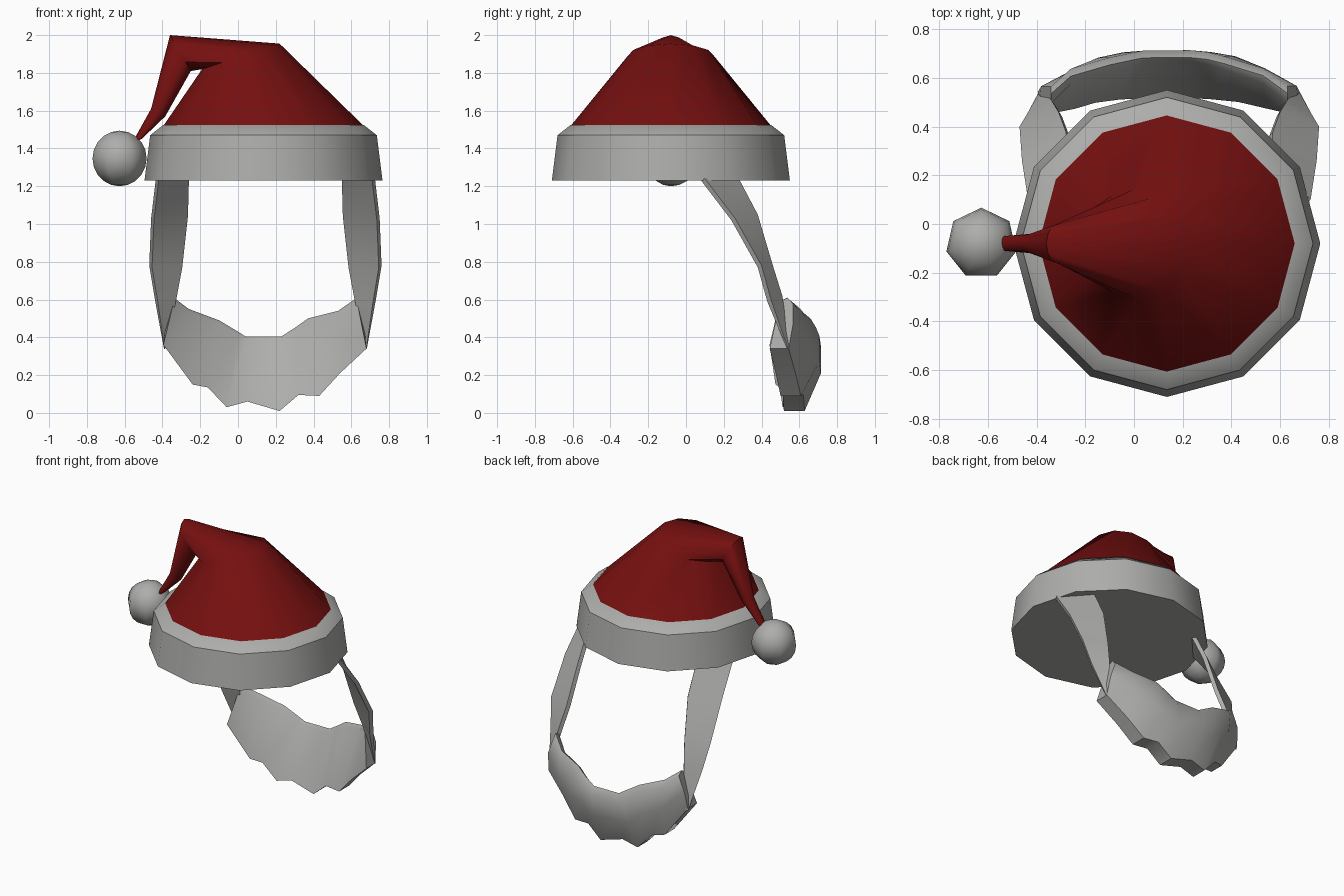
import bpy, bmesh
from math import cos, sin, tau, radians
from mathutils import Vector

if "Cube" in bpy.data.objects:
    bpy.data.objects.remove(bpy.data.objects["Cube"])

HAT_X, HAT_Y = 0.135, -0.08
MID_X = 0.145


def material(name, color):
    m = bpy.data.materials.new(name)
    m.use_nodes = True
    m.diffuse_color = color
    m.node_tree.nodes["Principled BSDF"].inputs["Base Color"].default_value = color
    return m


red = material("deep red", (0.18, 0.005, 0.005, 1))
white = material("soft white", (0.42, 0.42, 0.41, 1))


def finish(bm, name, mat, angle=40):
    bmesh.ops.recalc_face_normals(bm, faces=bm.faces)
    mesh = bpy.data.meshes.new(name)
    bm.to_mesh(mesh)
    bm.free()
    mesh.materials.append(mat)
    ob = bpy.data.objects.new(name, mesh)
    bpy.context.collection.objects.link(ob)
    bpy.ops.object.select_all(action='DESELECT')
    ob.select_set(True)
    bpy.context.view_layer.objects.active = ob
    bpy.ops.object.shade_smooth_by_angle(angle=radians(angle))
    return ob


def loft(name, rings, mat, closed=True, caps=True, angle=40):
    """Skin a list of point rings."""
    bm = bmesh.new()
    rows = [[bm.verts.new(p) for p in ring] for ring in rings]
    n = len(rows[0])
    for a, b in zip(rows, rows[1:]):
        for i in range(n if closed else n - 1):
            j = (i + 1) % n
            bm.faces.new((a[i], a[j], b[j], b[i]))
    if caps:
        bm.faces.new(rows[0])
        bm.faces.new(rows[-1])
    return finish(bm, name, mat, angle)


def hat_ring(outer, inner, half_width, sides=12):
    """Ring spanned by two (x, z) points, symmetric about the hat's y."""
    o, i = Vector((outer[0], 0, outer[1])), Vector((inner[0], 0, inner[1]))
    mid, arm = (o + i) / 2, (o - i) / 2
    return [mid + arm * cos(tau * k / sides)
            + Vector((0, HAT_Y + half_width * sin(tau * k / sides), 0))
            for k in range(sides)]


def level_ring(r, z):
    return hat_ring((HAT_X + r, z), (HAT_X - r, z), r)


# Fur brim
loft("hat_brim", [level_ring(0.63, 1.23), level_ring(0.60, 1.47),
                  level_ring(0.53, 1.525)], white)

# Floppy cone folding over to the right
loft("hat_cone", [
    level_ring(0.53, 1.52),
    hat_ring((0.22, 1.955), (-0.19, 1.82), 0.23),
    hat_ring((-0.36, 2.0), (-0.25, 1.81), 0.085),
    hat_ring((-0.46, 1.61), (-0.385, 1.57), 0.04),
    hat_ring((-0.56, 1.43), (-0.51, 1.45), 0.03),
], red)

# Pompom
bm = bmesh.new()
bmesh.ops.create_uvsphere(bm, u_segments=7, v_segments=10, radius=0.147)
bmesh.ops.translate(bm, verts=bm.verts, vec=(-0.627, HAT_Y, 1.347))
finish(bm, "pompom", white, 60)

# Beard: columns of (top x, top z, bottom x, bottom z)
columns = [
    (-0.34, 0.61, -0.395, 0.36), (-0.26, 0.55, -0.24, 0.15),
    (-0.10, 0.49, -0.16, 0.135), (0.00, 0.43, -0.06, 0.03),
    (0.04, 0.405, 0.05, 0.06), (0.23, 0.405, 0.22, 0.01),
    (0.30, 0.45, 0.32, 0.095), (0.37, 0.50, 0.43, 0.09),
    (0.53, 0.54, 0.54, 0.21), (0.63, 0.61, 0.68, 0.34)]


def beard_section(xt, zt, xb, zb):
    xm = (xt + xb) / 2
    u = min(1, abs(xm - MID_X) / 0.52)
    back = 0.715 - 0.155 * u ** 2.5
    h = zt - zb
    return [(xt, back - 0.04 - 0.03 * u, zt - 0.02),
            (xt, back - 0.03, zt),
            (xt, back, zt - 0.12 * h),
            (xm * 0.5 + xb * 0.5, back, zb + 0.5 * h),
            (xb, 0.63 - 0.09 * u * u, zb),
            (xb, 0.52 - 0.08 * u * u, zb)]


loft("beard", [beard_section(*c) for c in columns], white, angle=50)

# Side straps, mirrored about the middle of the beard
front_edge = [(0.725, 0.10, 1.24), (0.75, 0.26, 1.03), (0.76, 0.40, 0.78),
              (0.73, 0.45, 0.60), (0.682, 0.54, 0.34)]
back_edge = [(0.565, 0.28, 1.24), (0.57, 0.38, 1.05), (0.60, 0.46, 0.78),
             (0.63, 0.51, 0.62), (0.672, 0.55, 0.35)]
for name, side in (("left_strap", 1), ("right_strap", -1)):
    rings = []
    for f, b in zip(front_edge, back_edge):
        pts = [Vector(f), Vector(b)]
        # inner face sits slightly toward the head
        inset = Vector((-0.015, -0.02, -0.01)) * (0.2 if f is front_edge[-1] else 1)
        ring = [pts[0], pts[1], pts[1] + inset, pts[0] + inset]
        rings.append([(MID_X + side * (p.x - MID_X), p.y, p.z) for p in ring])
    loft(name, rings, white)
